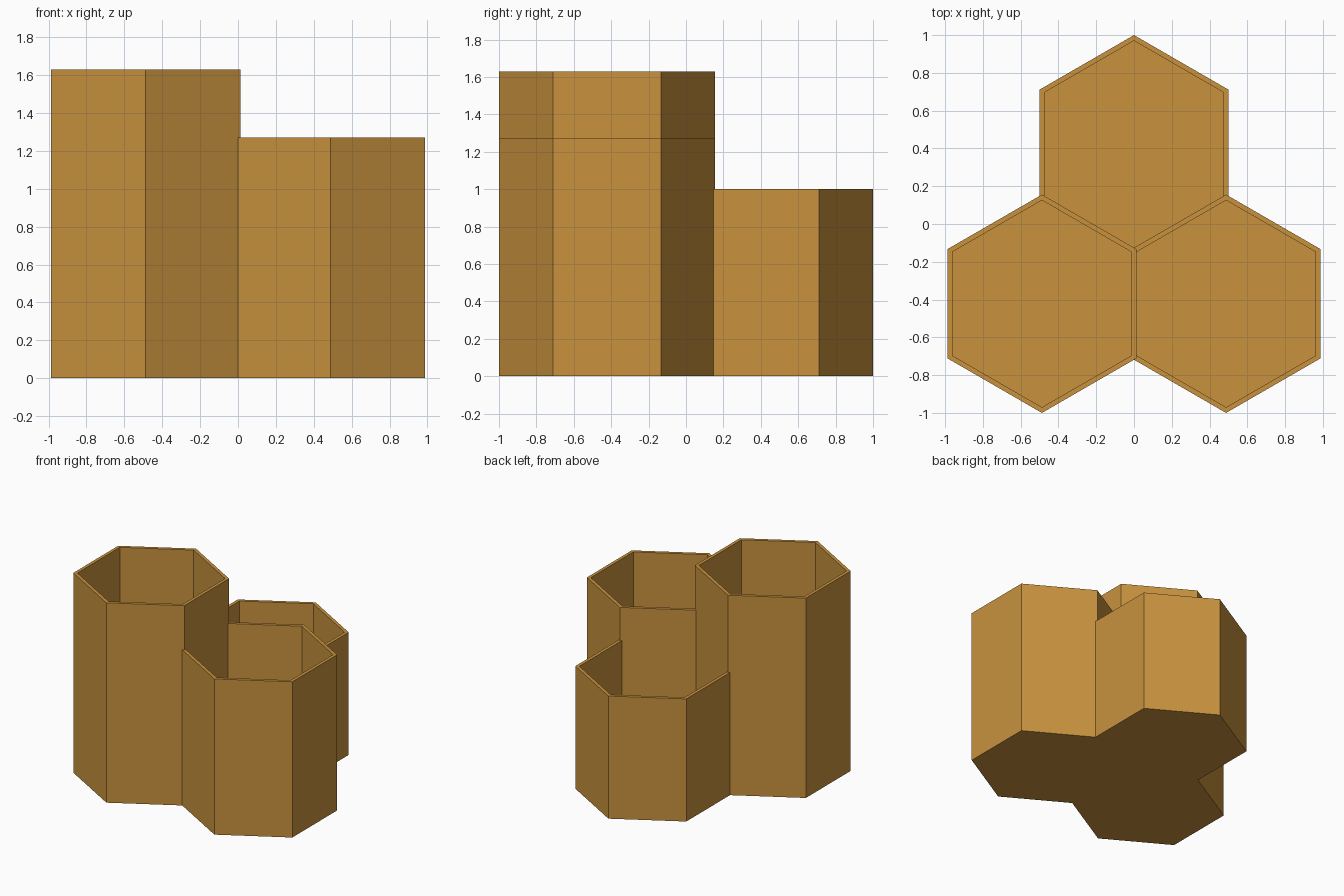
import bpy, bmesh
from math import sin, cos, pi, sqrt

cube = bpy.data.objects.get("Cube")
if cube:
    bpy.data.objects.remove(cube, do_unlink=True)

APOTHEM = 0.5005             # outer half width across the flats
WALL = 0.026
FLOOR = 0.03
SPACING = 2 * APOTHEM - WALL  # neighbouring cups share one wall
ROW = SPACING * sqrt(3) / 4

# Single ochre colour
ochre = bpy.data.materials.new("ochre")
ochre.use_nodes = True
colour = (0.58, 0.288, 0.048, 1)
ochre.diffuse_color = colour
ochre.node_tree.nodes["Principled BSDF"].inputs["Base Color"].default_value = colour


def hex_cup(name, x, y, height):
    """Hollow hexagonal cup with a point towards the back, open at the top."""
    outer = APOTHEM * 2 / sqrt(3)
    inner = (APOTHEM - WALL) * 2 / sqrt(3)
    bm = bmesh.new()
    rings = []
    for radius, z in ((outer, 0), (outer, height), (inner, height), (inner, FLOOR)):
        rings.append([bm.verts.new((radius * sin(i * pi / 3), radius * cos(i * pi / 3), z))
                      for i in range(6)])
    # Outer walls, rim and inner walls
    for low, high in zip(rings, rings[1:]):
        for i in range(6):
            j = (i + 1) % 6
            bm.faces.new((low[i], low[j], high[j], high[i]))
    # Base and inside floor
    bm.faces.new(rings[0])
    bm.faces.new(rings[-1])
    bmesh.ops.recalc_face_normals(bm, faces=bm.faces)
    mesh = bpy.data.meshes.new(name)
    bm.to_mesh(mesh)
    bm.free()
    mesh.materials.append(ochre)
    obj = bpy.data.objects.new(name, mesh)
    obj.location = (x, y, 0)
    bpy.context.collection.objects.link(obj)


# Three joined cups of stepped height
hex_cup("tall_cup", -SPACING / 2, -ROW, 1.63)
hex_cup("middle_cup", SPACING / 2, -ROW, 1.27)
hex_cup("short_cup", 0, ROW, 1.0)
